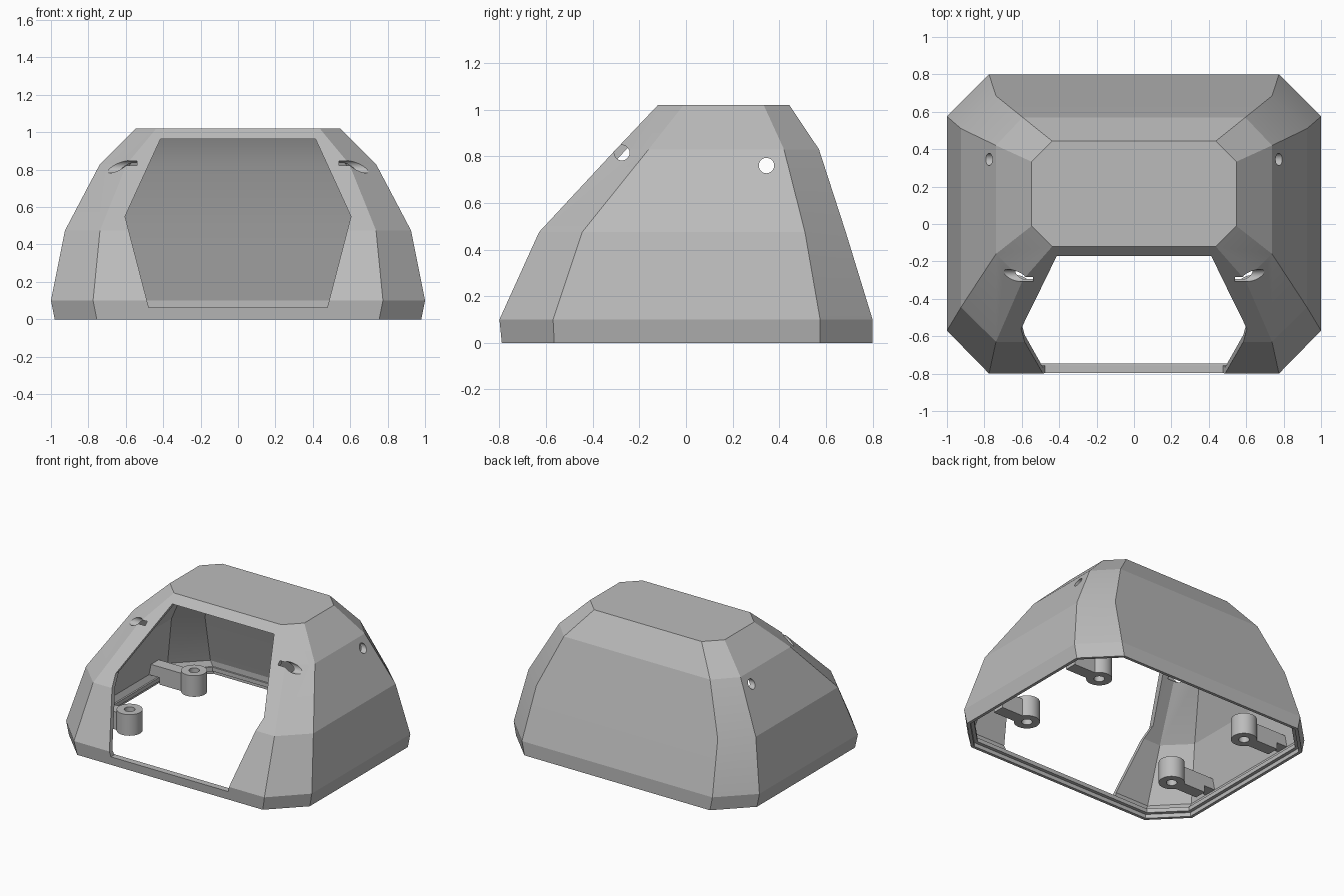
import bpy, bmesh, math

if "Cube" in bpy.data.objects:
    bpy.data.objects.remove(bpy.data.objects["Cube"])

grey = bpy.data.materials.new("light_grey")
grey.diffuse_color = (0.5, 0.5, 0.5, 1)
grey.use_nodes = True
grey.node_tree.nodes["Principled BSDF"].inputs["Base Color"].default_value = grey.diffuse_color


def make(name, bm):
    bmesh.ops.recalc_face_normals(bm, faces=bm.faces[:])
    me = bpy.data.meshes.new(name)
    bm.to_mesh(me)
    bm.free()
    me.materials.append(grey)
    ob = bpy.data.objects.new(name, me)
    bpy.context.collection.objects.link(ob)
    return ob


def smooth(ob, angle):
    bpy.ops.object.select_all(action='DESELECT')
    ob.select_set(True)
    bpy.context.view_layer.objects.active = ob
    bpy.ops.object.shade_smooth_by_angle(angle=math.radians(angle))


def loft(loops, caps=True, closed=False):
    """Skin a list of equal-length point loops."""
    bm = bmesh.new()
    rows = [[bm.verts.new(p) for p in l] for l in loops]
    pairs = list(zip(rows, rows[1:]))
    if closed:
        pairs.append((rows[-1], rows[0]))
    for a, b in pairs:
        n = len(a)
        for i in range(n):
            j = (i + 1) % n
            bm.faces.new((a[i], a[j], b[j], b[i]))
    if caps:
        bm.faces.new(rows[0])
        bm.faces.new(rows[-1])
    return bm


def circle(x, y, z, r, n=32, axis='Z'):
    pts = []
    for i in range(n):
        c, s = r * math.cos(2 * math.pi * i / n), r * math.sin(2 * math.pi * i / n)
        pts.append((x + c, y + s, z) if axis == 'Z' else (x, y + c, z + s))
    return pts


# Octagon levels: half width, front y, back y, corner x, front and back corner y
LEVELS = {
    0.0: (0.98, -0.79, 0.80, 0.755, -0.565, 0.575),
    0.1: (1.0, -0.80, 0.80, 0.775, -0.57, 0.575),
    0.475: (0.925, -0.63, 0.685, 0.738, -0.445, 0.51),
    0.83: (0.738, -0.30, 0.57, 0.595, -0.16, 0.42),
    1.02: (0.547, -0.12, 0.443, 0.437, -0.01, 0.333),
}


def octagon(level, t=0.0, z=None):
    x, f, b, cx, cf, cb = LEVELS[level]
    z = level if z is None else z
    k = t * 0.414
    x, f, b, cx, cf, cb = x - t, f + t, b - t, cx - k, cf + k, cb - k
    return [(-cx, f, z), (cx, f, z), (x, cf, z), (x, cb, z),
            (cx, b, z), (-cx, b, z), (-x, cb, z), (-x, cf, z)]


# Hollow shell: inner skin downwards, stepped rim, outer skin upwards
shell = make("shell", loft([
    octagon(1.02, 0.01, 0.978), octagon(0.83, 0.045), octagon(0.475, 0.037),
    octagon(0.1, 0.034), octagon(0.0, 0.034, 0.06), octagon(0.0, 0.045, 0.0595),
    octagon(0.0, 0.045, 0.03), octagon(0.0, 0.022, 0.029), octagon(0.0, 0.022, 0.0),
    octagon(0.0), octagon(0.1), octagon(0.475), octagon(0.83), octagon(1.02)]))

# Cutters: hexagonal front opening and round holes in both sides
hexagon = [(-0.477, 0.062), (0.477, 0.062), (0.604, 0.55),
           (0.414, 0.965), (-0.414, 0.965), (-0.604, 0.55)]
cutters = [make("opening_cutter", loft([[(x, y, z) for x, z in hexagon] for y in (-1.0, 0.1)]))]
for side in (-1, 1):
    for y, z in ((0.345, 0.76), (-0.275, 0.815)):
        cutters.append(make("hole_cutter", loft(
            [circle(side * x, y, z, 0.033, axis='X') for x in (0.54, 1.0)])))

bpy.context.view_layer.objects.active = shell
for c in cutters:
    mod = shell.modifiers.new("cut", 'BOOLEAN')
    mod.operation, mod.solver, mod.object = 'DIFFERENCE', 'EXACT', c
    bpy.ops.object.modifier_apply(modifier=mod.name)
for c in cutters:
    bpy.data.objects.remove(c)
smooth(shell, 15)

# Screw posts with through holes, each on a notched arm reaching the side wall
ARM = [(0.69, 0.05), (0.88, 0.05), (0.88, 0.10), (0.972, 0.10), (0.972, 0.18), (0.69, 0.18)]
for side, s in (("left", -1), ("right", 1)):
    for end, y in (("front", -0.36), ("back", 0.39)):
        x = s * 0.63
        post = make(f"{end}_{side}_post", loft(
            [circle(x, y, 0.05, 0.087), circle(x, y, 0.205, 0.087),
             circle(x, y, 0.205, 0.036), circle(x, y, 0.05, 0.036)],
            caps=False, closed=True))
        smooth(post, 30)
        make(f"{end}_{side}_arm", loft(
            [[(s * px, y + d, pz) for px, pz in ARM] for d in (-0.045, 0.045)]))
